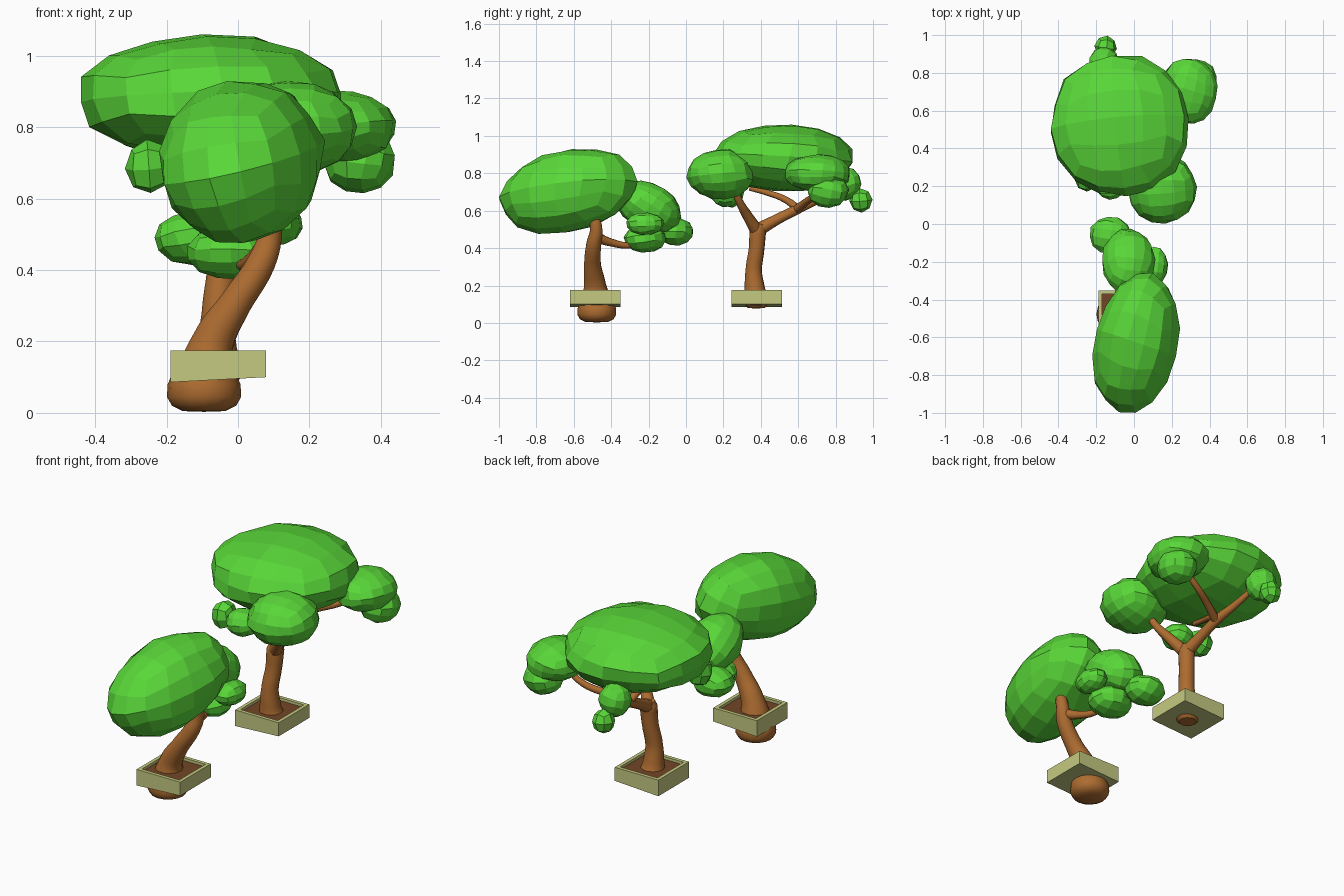
import bpy, bmesh, math, random
from mathutils import Euler, Matrix, Vector

random.seed(4)
cube = bpy.data.objects.get("Cube")
if cube:
    bpy.data.objects.remove(cube, do_unlink=True)


def material(name, rgb):
    m = bpy.data.materials.new(name)
    m.use_nodes = True
    m.diffuse_color = (*rgb, 1)
    m.node_tree.nodes["Principled BSDF"].inputs["Base Color"].default_value = (*rgb, 1)
    return m


GREEN = material("leaf green", (0.10, 0.68, 0.04))
BROWN = material("bark brown", (0.42, 0.15, 0.03))
SOIL = material("soil brown", (0.17, 0.06, 0.02))
STONE = material("planter olive", (0.56, 0.59, 0.22))


def finish(name, bm, *mats):
    bmesh.ops.recalc_face_normals(bm, faces=bm.faces)
    mesh = bpy.data.meshes.new(name)
    bm.to_mesh(mesh)
    bm.free()
    for m in mats:
        mesh.materials.append(m)
    obj = bpy.data.objects.new(name, mesh)
    bpy.context.collection.objects.link(obj)
    return obj


def smooth(obj):
    bpy.ops.object.select_all(action="DESELECT")
    obj.select_set(True)
    bpy.context.view_layer.objects.active = obj
    bpy.ops.object.shade_smooth_by_angle(angle=math.radians(40))


def foliage(name, centre, radii, cuts, tilt=(0, 0, 0)):
    """Faceted leaf clump: a gridded cube pushed out to an ellipsoid."""
    bm = bmesh.new()
    bmesh.ops.create_cube(bm, size=2)
    bmesh.ops.subdivide_edges(bm, edges=bm.edges[:], cuts=cuts, use_grid_fill=True)
    turn = Euler([math.radians(random.uniform(-15, 15)) for _ in range(3)]).to_matrix()
    for v in bm.verts:
        p = Vector([math.tan(c * math.pi / 4) for c in v.co]).normalized()
        v.co = turn @ p * random.uniform(0.98, 1.05)
    bmesh.ops.scale(bm, vec=radii, verts=bm.verts)
    rot = Euler([math.radians(a) for a in tilt]).to_matrix().to_4x4()
    bm.transform(Matrix.Translation(centre) @ rot)
    finish(name, bm, GREEN)


def limb(name, points):
    """Tapered tube through (x, y, z, radius) points."""
    curve = bpy.data.curves.new(name, "CURVE")
    curve.dimensions = "3D"
    curve.bevel_depth = 1
    curve.bevel_resolution = 4
    curve.resolution_u = 5
    curve.use_fill_caps = True
    spline = curve.splines.new("BEZIER")
    spline.bezier_points.add(len(points) - 1)
    for bp, (x, y, z, r) in zip(spline.bezier_points, points):
        bp.co, bp.radius = (x, y, z), r
        bp.handle_left_type = bp.handle_right_type = "AUTO"
    curve.materials.append(BROWN)
    obj = bpy.data.objects.new(name, curve)
    bpy.context.collection.objects.link(obj)
    bpy.ops.object.select_all(action="DESELECT")
    obj.select_set(True)
    bpy.context.view_layer.objects.active = obj
    bpy.ops.object.convert(target="MESH")
    smooth(bpy.context.view_layer.objects.active)


def root_ball(name, x, y, profile):
    """Lathed root under the planter from (radius, z) points."""
    bm = bmesh.new()
    verts = [bm.verts.new((r, 0, z)) for r, z in profile]
    edges = [bm.edges.new(pair) for pair in zip(verts, verts[1:])]
    bmesh.ops.spin(bm, geom=verts + edges, cent=(0, 0, 0), axis=(0, 0, 1),
                   angle=math.tau, steps=16)
    bmesh.ops.remove_doubles(bm, verts=bm.verts, dist=0.0005)
    bmesh.ops.translate(bm, vec=(x, y, 0), verts=bm.verts)
    smooth(finish(name, bm, BROWN))


def planter(name, x, y):
    """Square box with a slanted base, a raised rim and soil inside."""
    half, top = 0.134, 0.175
    bm = bmesh.new()
    bmesh.ops.create_cube(bm, size=2)
    for v in bm.verts:
        v.co.z = top if v.co.z > 0 else 0.093 + 0.007 * v.co.x
        v.co.x = x + half * v.co.x
        v.co.y = y + half * v.co.y
    bm.normal_update()
    lid = max(bm.faces, key=lambda f: f.normal.z)
    bmesh.ops.inset_region(bm, faces=[lid], thickness=0.028)
    floor = bmesh.ops.extrude_face_region(bm, geom=[lid])["geom"]
    bm.faces.remove(lid)
    bmesh.ops.translate(bm, vec=(0, 0, -0.015),
                        verts=[g for g in floor if isinstance(g, bmesh.types.BMVert)])
    for g in floor:
        if isinstance(g, bmesh.types.BMFace):
            g.material_index = 1
    finish(name, bm, STONE, SOIL)


# Planters and roots
planter("front_planter", -0.055, -0.485)
planter("back_planter", -0.055, 0.378)
root_ball("front_root", -0.095, -0.477, [(0, 0.003), (0.06, 0.005), (0.09, 0.02),
                                         (0.104, 0.045), (0.102, 0.08), (0.085, 0.12)])
root_ball("back_root", -0.055, 0.375, [(0, 0.077), (0.045, 0.08), (0.065, 0.1), (0.06, 0.14)])

# Front tree wood
limb("front_trunk", [(-0.09, -0.48, 0.11, 0.085), (-0.07, -0.487, 0.2, 0.06),
                     (-0.005, -0.5, 0.31, 0.046), (0.065, -0.493, 0.42, 0.041),
                     (0.09, -0.48, 0.5, 0.034), (0.09, -0.5, 0.6, 0.026)])
limb("front_branch", [(0.075, -0.485, 0.46, 0.03), (0.04, -0.4, 0.43, 0.021),
                      (0.01, -0.3, 0.415, 0.016), (-0.01, -0.22, 0.44, 0.013)])

# Front tree foliage
foliage("front_crown", (0.01, -0.63, 0.705), (0.22, 0.375, 0.22), 3, (12, 0, -11))
foliage("front_back_clump", (-0.03, -0.2, 0.62), (0.14, 0.18, 0.125), 3, (-25, 0, 0))
foliage("front_lower_clump", (-0.02, -0.22, 0.45), (0.12, 0.11, 0.075), 2)
foliage("front_side_clump", (0.11, -0.22, 0.53), (0.07, 0.1, 0.06), 2)
foliage("front_far_clump", (-0.125, -0.06, 0.49), (0.11, 0.1, 0.075), 2)

# Back tree wood
limb("back_trunk", [(-0.055, 0.375, 0.12, 0.072), (-0.058, 0.368, 0.18, 0.055),
                    (-0.058, 0.362, 0.28, 0.044), (-0.045, 0.378, 0.4, 0.042),
                    (-0.04, 0.385, 0.5, 0.045), (-0.04, 0.39, 0.53, 0.035)])
limb("back_front_branch", [(-0.04, 0.38, 0.49, 0.036), (0.02, 0.33, 0.57, 0.028),
                           (0.09, 0.28, 0.66, 0.02), (0.12, 0.25, 0.74, 0.016)])
limb("back_rear_branch", [(-0.04, 0.39, 0.5, 0.036), (-0.055, 0.49, 0.555, 0.028),
                          (-0.07, 0.6, 0.61, 0.026), (-0.1, 0.71, 0.66, 0.02),
                          (-0.13, 0.82, 0.72, 0.014)])
limb("back_left_branch", [(-0.07, 0.59, 0.605, 0.024), (0.03, 0.64, 0.645, 0.02),
                          (0.15, 0.69, 0.69, 0.017), (0.25, 0.7, 0.76, 0.013)])
limb("back_inner_branch", [(-0.07, 0.6, 0.61, 0.022), (-0.09, 0.53, 0.66, 0.018),
                           (-0.12, 0.42, 0.7, 0.015), (-0.13, 0.34, 0.72, 0.013)])

# Back tree foliage
foliage("back_crown", (-0.075, 0.52, 0.88), (0.37, 0.372, 0.178), 3)
foliage("back_front_clump", (0.15, 0.185, 0.795), (0.18, 0.18, 0.132), 3)
foliage("back_left_clump", (0.29, 0.705, 0.8), (0.15, 0.175, 0.1), 3)
foliage("back_left_lower_clump", (0.34, 0.76, 0.705), (0.1, 0.11, 0.09), 2)
foliage("back_rear_clump", (-0.16, 0.85, 0.745), (0.08, 0.085, 0.09), 2)
foliage("back_rear_tip", (-0.15, 0.935, 0.655), (0.058, 0.06, 0.063), 1)
foliage("back_right_clump", (-0.25, 0.24, 0.69), (0.065, 0.07, 0.075), 1)
foliage("back_inner_clump", (-0.12, 0.215, 0.69), (0.085, 0.085, 0.07), 2)
